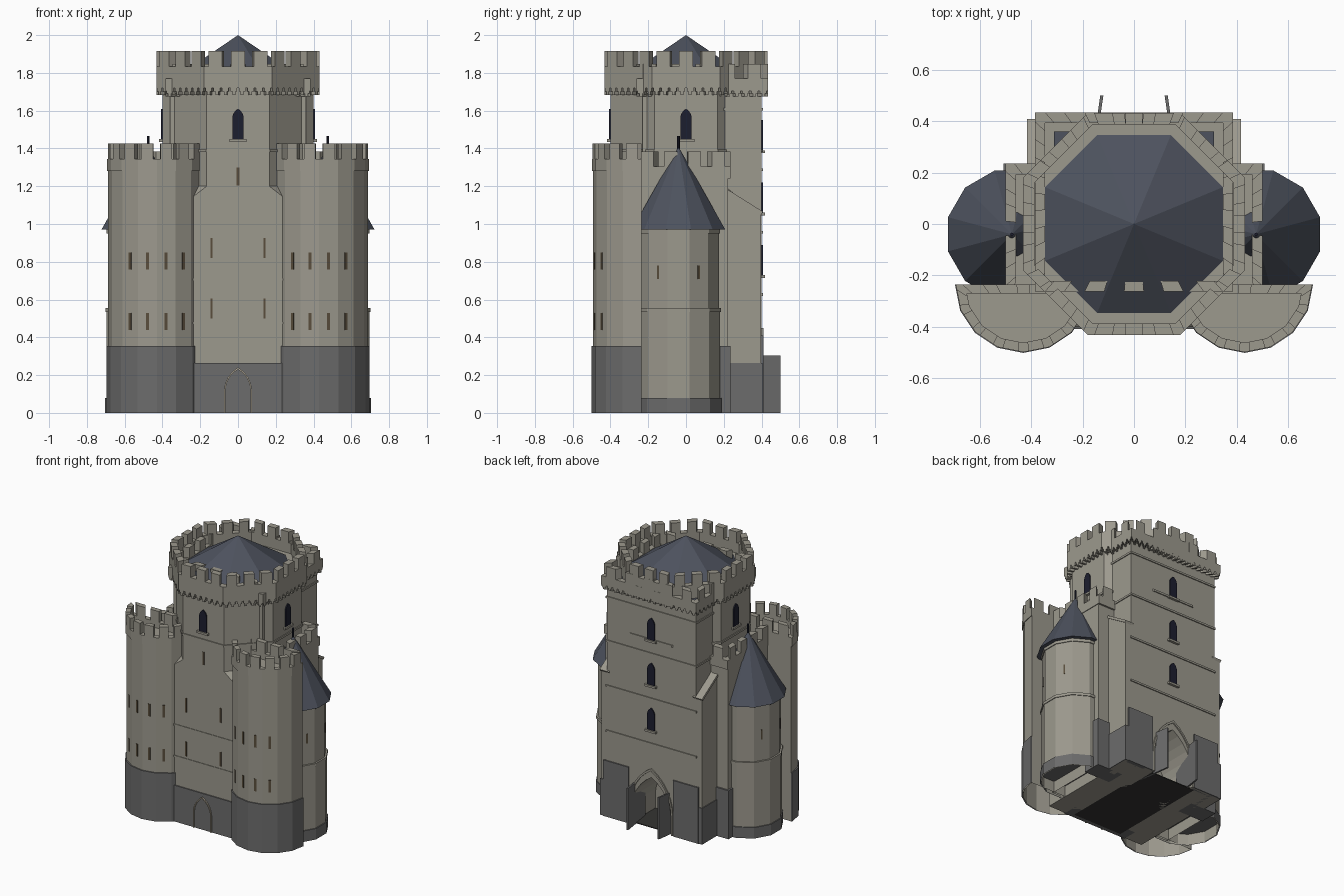
import bpy, bmesh, math
from mathutils import Vector

if "Cube" in bpy.data.objects:
    bpy.data.objects.remove(bpy.data.objects["Cube"])
C, S, R = math.cos, math.sin, math.radians


def mat(name, col):
    m = bpy.data.materials.new(name)
    m.diffuse_color = (*col, 1)
    m.use_nodes = True
    m.node_tree.nodes["Principled BSDF"].inputs["Base Color"].default_value = m.diffuse_color
    return m


STONE = mat("stone", (.335, .32, .27))
PLINTH = mat("dark plinth stone", (.15, .15, .15))
SLATE = mat("slate roof", (.075, .085, .112))
GLASS = mat("window glass", (.012, .013, .028))
SLIT = mat("arrow slit", (.10, .075, .045))
TRIM = mat("pale trim", (.46, .41, .32))
DARK = mat("passage floor", (.035, .034, .032))


# ---------- helpers ----------
def loft(bm, a, b, bottom=True):
    va, vb = [bm.verts.new(p) for p in a], [bm.verts.new(p) for p in b]
    n = len(a)
    for i in range(n):
        j = (i + 1) % n
        bm.faces.new((va[i], va[j], vb[j], vb[i]))
    bm.faces.new(vb)
    if bottom:
        bm.faces.new(va[::-1])


def prism(bm, pts, z0, z1, bottom=True):
    loft(bm, [(x, y, z0) for x, y in pts], [(x, y, z1) for x, y in pts], bottom)


def rect(x0, x1, y0, y1):
    return [(x0, y0), (x1, y0), (x1, y1), (x0, y1)]


def ngon(n, apothem, cx=0, cy=0):
    r = apothem / C(math.pi / n)
    return [(cx + r * C((i + .5) * 2 * math.pi / n), cy + r * S((i + .5) * 2 * math.pi / n)) for i in range(n)]


def cone(bm, pts, z0, apex):
    v = [bm.verts.new((x, y, z0)) for x, y in pts]
    t = bm.verts.new(apex)
    for i in range(len(v)):
        bm.faces.new((v[i], v[(i + 1) % len(v)], t))
    bm.faces.new(v[::-1])


def plate(bm, outline, pos, deg, d=.005, back=.01):
    """Extrude a (u, z) outline along the wall normal at angle deg."""
    c, s = C(R(deg)), S(R(deg))
    at = lambda u, z, k: (pos[0] - s * u + c * k, pos[1] + c * u + s * k, z)
    loft(bm, [at(u, z, -back) for u, z in outline], [at(u, z, d) for u, z in outline])


def arch(w, h, z0, n=6):
    zs = z0 + h - 1.732 * w
    right = [(-w + 2 * w * C(R(60 * i / n)), zs + 2 * w * S(R(60 * i / n))) for i in range(n + 1)]
    return [(-w, z0), (w, z0)] + right + [(-u, z) for u, z in right[-2::-1]]


def arch_trim(bm, w, h, t, pos, deg):
    a, b = arch(w, h, 0)[1:], arch(w + t, h + 1.3 * t, 0)[1:]
    a, b = a + [(-w, 0)], b + [(-w - t, 0)]
    for i in range(len(a) - 1):
        plate(bm, [a[i], b[i], b[i + 1], a[i + 1]], pos, deg, .009)


def inset(pts, d):
    out, n = [], len(pts)
    for i in range(n):
        p, q, r = Vector(pts[i - 1]), Vector(pts[i]), Vector(pts[(i + 1) % n])
        e, f = (q - p).normalized(), (r - q).normalized()
        m, k = Vector((-e.y, e.x)), Vector((-f.y, f.x))
        out.append(tuple(q + (m + k) * (d / (1 + m.dot(k)))))
    return out


def parapet(bm, pts, th, z0, z1, z2, gap=.12, duty=.6, skip=(), corbel=0):
    """Mitred wall with merlons along a counter-clockwise outline."""
    inn, n = inset(pts, th), len(pts)
    for i in range(n):
        if i in skip:
            continue
        j = (i + 1) % n
        a, b, c, d = [Vector(p) for p in (pts[i], pts[j], inn[i], inn[j])]
        prism(bm, [a, b, d, c], z0, z1)
        cells = max(1, round((b - a).length / gap))

        def blocks(m, f, lo, hi):
            for k in range(m):
                t, u = (k + .5 - f / 2) / m, (k + .5 + f / 2) / m
                prism(bm, [a.lerp(b, t), a.lerp(b, u), c.lerp(d, u), c.lerp(d, t)], lo, hi)
        blocks(cells, duty, z1, z2)
        if corbel:
            m = round((b - a).length / .045)
            blocks(m, .75, z0 - corbel / 2, z0)
            blocks(m, .35, z0 - corbel, z0 - corbel / 2)


def part(name, material, fn, mirror=False):
    bm = bmesh.new()
    fn(bm)
    bmesh.ops.recalc_face_normals(bm, faces=bm.faces[:])
    if mirror:
        g = bmesh.ops.duplicate(bm, geom=bm.verts[:] + bm.edges[:] + bm.faces[:])["geom"]
        for v in g:
            if isinstance(v, bmesh.types.BMVert):
                v.co.x *= -1
        bmesh.ops.reverse_faces(bm, faces=[f for f in g if isinstance(f, bmesh.types.BMFace)])
    me = bpy.data.meshes.new(name)
    bm.to_mesh(me)
    bm.free()
    me.materials.append(material)
    ob = bpy.data.objects.new(name, me)
    bpy.context.collection.objects.link(ob)
    return ob


def box(name, m, r, z0, z1, mirror=False, bottom=True):
    return part(name, m, lambda bm: prism(bm, rect(*r), z0, z1, bottom), mirror)


# ---------- central keep: square base broached into an octagon ----------
base = box("keep_base", STONE, (-.40, .40, -.40, .39), 0, 1.02)


def broach(bm):
    v = [bm.verts.new((x, y, 1.02)) for x, y in rect(-.40, .40, -.40, .39)]
    v += [bm.verts.new((x, y, 1.20)) for x, y in ngon(8, .40)]
    bmesh.ops.convex_hull(bm, input=v)


part("keep_broach", STONE, broach)
part("keep_octagon", STONE, lambda bm: prism(bm, ngon(8, .40), 1.19, 1.76))
part("keep_string_course", STONE, lambda bm: prism(bm, ngon(8, .407), 1.38, 1.395))
part("keep_parapet", STONE, lambda bm: parapet(bm, ngon(8, .432), .045, 1.72, 1.835, 1.915, corbel=.036))
part("keep_roof", SLATE, lambda bm: cone(bm, ngon(8, .345), 1.765, (0, 0, 2)))

# ---------- square rear tower ----------
rear = box("rear_tower", STONE, (-.36, .36, -.23, .40), 0, 1.71)
part("rear_parapet", STONE,
     lambda bm: parapet(bm, rect(-.385, .385, -.262, .433), .04, 1.705, 1.77, 1.846, .14, .5, corbel=.03))
box("rear_roof", SLATE, (-.31, .31, 0, .36), 1.70, 1.74)
for z in (.62, .95, 1.28, 1.60):
    box("rear_string_course", STONE, (-.366, .366, 0, .407), z, z + .014)


def side_buttress(bm):
    prof = [(.2, 0), (.398, 0), (.398, 1.06), (.22, 1.165), (.2, 1.165)]
    loft(bm, [(.34, y, z) for y, z in prof], [(.408, y, z) for y, z in prof])
    cap = [(.398, 1.05), (.408, 1.065), (.225, 1.18), (.215, 1.165)]
    loft(bm, [(.34, y, z) for y, z in cap], [(.415, y, z) for y, z in cap])


part("side_buttress", STONE, side_buttress, True)

# gate passage recess cut through the rear wall
cut = part("gate_cutter", STONE, lambda bm: plate(bm, arch(.165, .43, -.05), (0, .40), 90, .1, .28))
cut.hide_render = True
for ob in (base, rear):
    mod = ob.modifiers.new("gate", "BOOLEAN")
    mod.operation, mod.solver, mod.object = "DIFFERENCE", "EXACT", cut
    bpy.context.view_layer.objects.active = ob
    bpy.ops.object.modifier_apply(modifier="gate")
bpy.data.objects.remove(cut)
box("passage_floor", DARK, (-.2, .2, -.38, .38), -.0, .006)
part("rear_gate_trim", STONE, lambda bm: arch_trim(bm, .163, .43, .014, (0, .40), 90))
part("gate_leaf", PLINTH,
     lambda bm: prism(bm, [(.155, .25), (.167, .25), (.131, .5), (.119, .5)], 0, .305), True)
box("rear_plinth_panel", PLINTH, (.18, .385, .38, .409), 0, .41, True)
box("side_plinth", PLINTH, (.3, .414, .2, .405), 0, .265, True)
box("annexe_plinth", PLINTH, (.3, .508, .1, .235), 0, .355, True)
box("front_plinth", PLINTH, (-.26, .26, -.408, -.3), 0, .265)
part("front_gate_trim", TRIM, lambda bm: arch_trim(bm, .066, .23, .008, (0, -.408), -90))
for z in (.47, .70):
    box("front_string_course", STONE, (-.26, .26, -.404, -.39), z, z + .012)

# ---------- D-shaped front towers ----------
TX, TY = .43, -.235


def dee(r):
    return [(TX + r * C(R(180 + 22.5 * i)), TY + r * S(R(180 + 22.5 * i))) for i in range(9)]


part("front_tower", STONE, lambda bm: prism(bm, dee(.258), 0, 1.30, False), True)
part("front_tower_plinth", PLINTH, lambda bm: prism(bm, dee(.266), 0, .355, False), True)
part("front_tower_parapet", STONE,
     lambda bm: parapet(bm, dee(.263), .036, 1.28, 1.345, 1.425, .12, .62), True)

# ---------- side annexes with battlements ----------
box("annexe", STONE, (.3, .495, -.25, .222), 0, 1.26, True, False)
part("annexe_parapet", STONE,
     lambda bm: parapet(bm, rect(.2, .5, -.27, .235), .042, 1.24, 1.305, 1.385, .13, .55, (0, 3)), True)

# ---------- side turrets ----------
UX, UY = .475, -.04


def turret(bm):
    prism(bm, ngon(12, .221, UX, UY), 0, .54, False)
    prism(bm, ngon(12, .214, UX, UY), .5, .98)
    prism(bm, ngon(12, .226, UX, UY), .535, .555)
    prism(bm, ngon(12, .22, UX, UY), .95, .972)


part("turret", STONE, turret, True)
part("turret_plinth", PLINTH, lambda bm: prism(bm, ngon(12, .228, UX, UY), 0, .08, False), True)
part("turret_roof", SLATE, lambda bm: cone(bm, ngon(12, .248, UX, UY), .97, (UX, UY, 1.41)), True)
part("turret_finial", GLASS, lambda bm: prism(bm, ngon(6, .006, UX, UY), 1.38, 1.465), True)


# ---------- windows and arrow slits ----------
spots = [((0, -.40), -90, 1.45), ((.40, 0), 0, 1.45), ((-.40, 0), 180, 1.45)]
spots += [((0, .40), 90, z) for z in (.73, 1.06, 1.39)]


def bar(w, z0, z1):
    return [(-w, z0), (w, z0), (w, z1), (-w, z1)]


def glass(bm):
    for p, a, z in spots:
        plate(bm, arch(.03, .16, z), p, a, .008)


def sills(bm):
    for p, a, z in spots:
        plate(bm, bar(.045, z - .015, z), p, a, .018)


part("window_glass", GLASS, glass)
part("window_sill", STONE, sills)


def slits(bm):
    for k in (-1.5, -.5, .5, 1.5):
        a = -90 + 22.5 * k
        r = .258 * C(R(11.25))
        for z in (.44, .76):
            plate(bm, bar(.008, z, z + .09), (TX + r * C(R(a)), TY + r * S(R(a))), a, .003)
    for z in (.5, .82):
        plate(bm, bar(.006, z, z + .105), (.14, -.40), -90, .003)
    for a in (-30, 30):
        plate(bm, bar(.006, .71, .78), (UX + .214 * C(R(a)), UY + .214 * S(R(a))), a, .003)


part("arrow_slit", SLIT, slits, True)
part("upper_arrow_slit", SLIT, lambda bm: plate(bm, bar(.007, 1.205, 1.30), (0, -.40), -90, .003))
